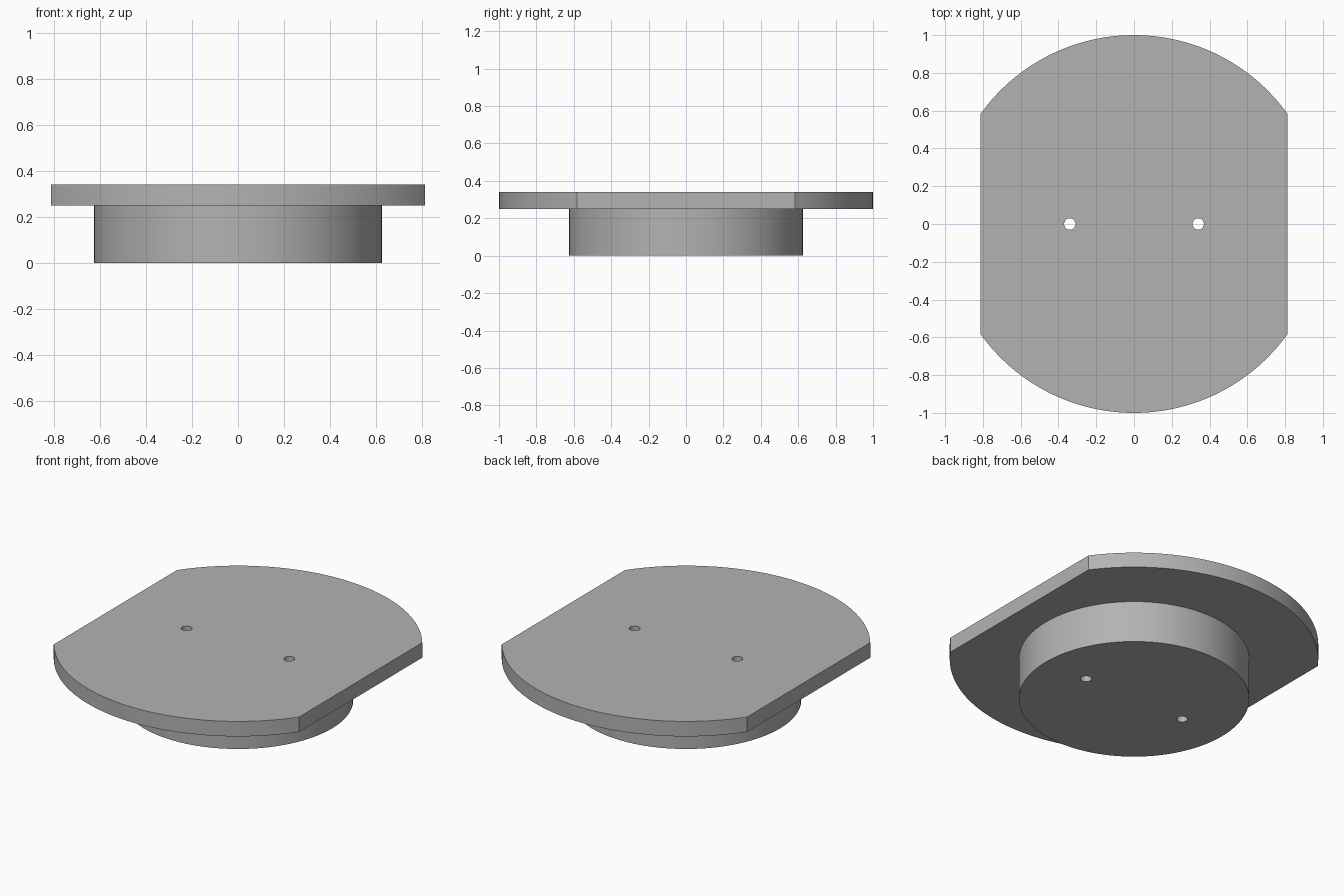
import bpy
import bmesh
from math import acos, cos, sin, pi

if "Cube" in bpy.data.objects:
    bpy.data.objects.remove(bpy.data.objects["Cube"], do_unlink=True)

FLANGE_R, FLAT_X, BOSS_R = 1.0, 0.8125, 0.625
HOLE_R, HOLE_X = 0.03, 0.34
FLANGE_Z, TOP_Z = 0.25, 0.34

grey = bpy.data.materials.new("plain grey")
grey.use_nodes = True
colour = (0.45, 0.45, 0.45, 1)
grey.diffuse_color = colour
grey.node_tree.nodes["Principled BSDF"].inputs["Base Color"].default_value = colour


def arc(radius, start, end, steps, cx=0):
    return [(cx + radius * cos(start + (end - start) * i / steps),
             radius * sin(start + (end - start) * i / steps)) for i in range(steps + 1)]


def prism(name, outline, z0, z1):
    """Extrude a closed outline from z0 up to z1."""
    bm = bmesh.new()
    base = bm.faces.new([bm.verts.new((x, y, z0)) for x, y in outline])
    top = bmesh.ops.extrude_face_region(bm, geom=[base])["geom"]
    bmesh.ops.translate(bm, vec=(0, 0, z1 - z0),
                        verts=[v for v in top if isinstance(v, bmesh.types.BMVert)])
    bmesh.ops.recalc_face_normals(bm, faces=bm.faces)
    mesh = bpy.data.meshes.new(name)
    bm.to_mesh(mesh)
    bm.free()
    mesh.materials.append(grey)
    obj = bpy.data.objects.new(name, mesh)
    bpy.context.collection.objects.link(obj)
    return obj


def circle(radius, steps, cx=0):
    return arc(radius, 0, 2 * pi, steps, cx)[:-1]


def combine(target, tool, operation):
    """Apply a boolean and remove the tool object."""
    bpy.context.view_layer.objects.active = target
    mod = target.modifiers.new(operation.title(), 'BOOLEAN')
    mod.operation, mod.solver, mod.object = operation, 'EXACT', tool
    bpy.ops.object.modifier_apply(modifier=mod.name)
    bpy.data.objects.remove(tool, do_unlink=True)


# Round flange with two flat sides
a = acos(FLAT_X / FLANGE_R)
outline = arc(FLANGE_R, a, pi - a, 64) + arc(FLANGE_R, pi + a, 2 * pi - a, 64)
plug = prism("flanged_plug", outline, FLANGE_Z, TOP_Z)

# Round boss below, sunk into the flange so both join into one solid
combine(plug, prism("boss", circle(BOSS_R, 128), 0, (FLANGE_Z + TOP_Z) / 2), 'UNION')

# Two through holes
for side in (-1, 1):
    combine(plug, prism("hole_cutter", circle(HOLE_R, 32, side * HOLE_X), -0.1, TOP_Z + 0.1),
            'DIFFERENCE')

# Smooth round walls, sharp rims
bpy.ops.object.select_all(action='DESELECT')
plug.select_set(True)
bpy.context.view_layer.objects.active = plug
bpy.ops.object.shade_smooth_by_angle(angle=pi / 6)
